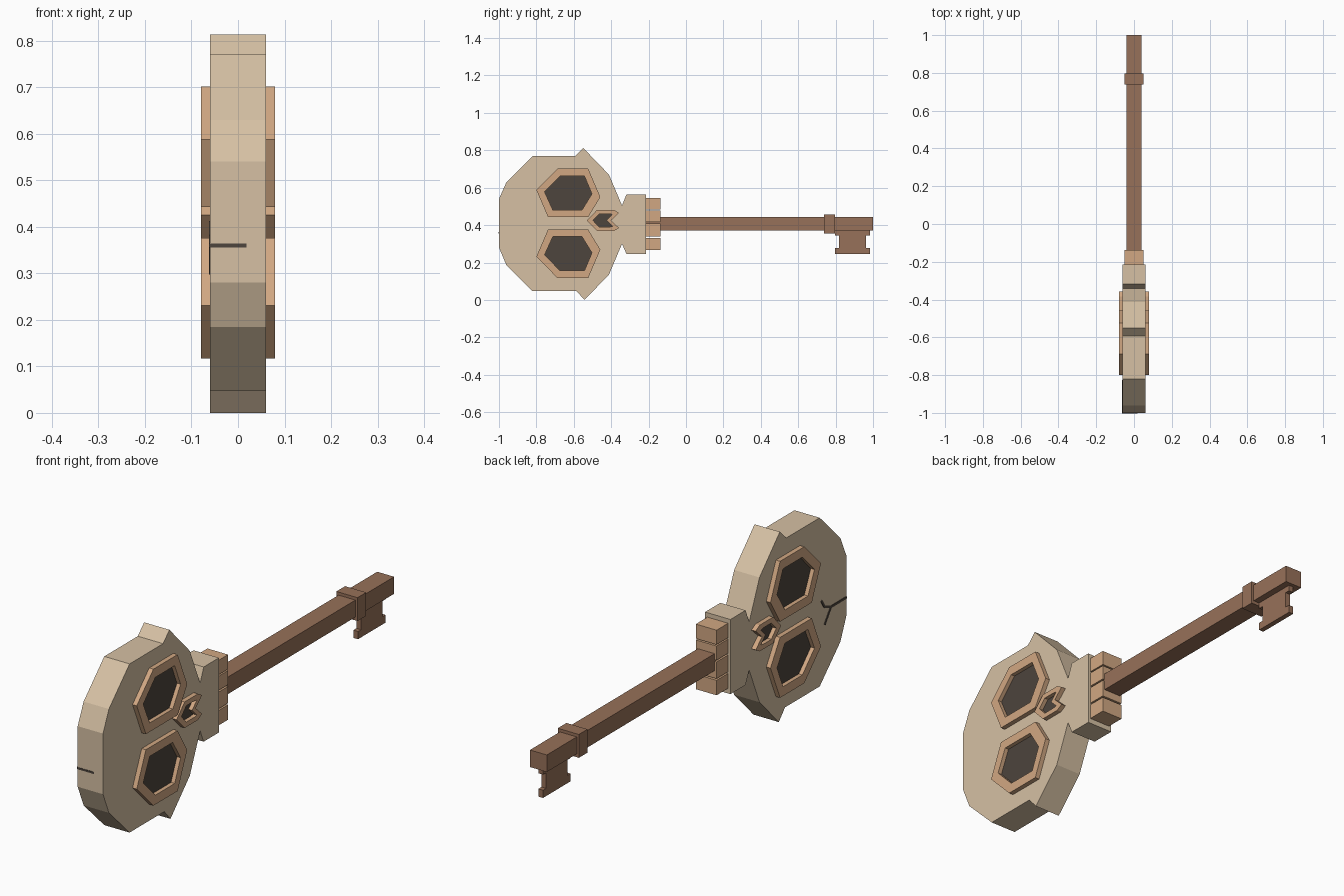
import bpy, bmesh
from mathutils import Vector

if "Cube" in bpy.data.objects:
    bpy.data.objects.remove(bpy.data.objects["Cube"])


def mat(name, rgb):
    m = bpy.data.materials.new(name)
    m.diffuse_color = (*rgb, 1)
    m.use_nodes = True
    m.node_tree.nodes["Principled BSDF"].inputs["Base Color"].default_value = m.diffuse_color
    return m


BONE = mat("bone", (0.67, 0.53, 0.37))
TAN = mat("tan_trim", (0.64, 0.39, 0.225))
BROWN = mat("brown_shaft", (0.31, 0.165, 0.10))
DARK = mat("dark_hollow", (0.075, 0.058, 0.047))


def finish(name, bm, material):
    bmesh.ops.recalc_face_normals(bm, faces=bm.faces)
    me = bpy.data.meshes.new(name)
    bm.to_mesh(me)
    bm.free()
    me.materials.append(material)
    ob = bpy.data.objects.new(name, me)
    bpy.context.collection.objects.link(ob)
    return ob


def prism(name, pts, x0, x1, material):
    """Extrude a (y, z) outline from x0 to x1."""
    bm = bmesh.new()
    a = [bm.verts.new((x0, y, z)) for y, z in pts]
    b = [bm.verts.new((x1, y, z)) for y, z in pts]
    bm.faces.new(a)
    bm.faces.new(b[::-1])
    for i in range(len(pts)):
        j = (i + 1) % len(pts)
        bm.faces.new((a[i], a[j], b[j], b[i]))
    return finish(name, bm, material)


def frame(name, outer, inner, x0, x1, material):
    """Hollow rim between two (y, z) outlines with matching points."""
    bm = bmesh.new()
    loops = [[bm.verts.new((x, y, z)) for y, z in pts]
             for pts, x in ((outer, x0), (outer, x1), (inner, x1), (inner, x0))]
    n = len(outer)
    for k in range(4):
        p, q = loops[k], loops[(k + 1) % 4]
        for i in range(n):
            j = (i + 1) % n
            bm.faces.new((p[i], p[j], q[j], q[i]))
    return finish(name, bm, material)


def box(name, x, y, z, material):
    return prism(name, [(y[0], z[0]), (y[1], z[0]), (y[1], z[1]), (y[0], z[1])],
                 x[0], x[1], material)


# Skull-shaped bow with cheek spikes and jaw
prism("skull", [(-0.82, 0.77), (-0.593, 0.77), (-0.55, 0.813), (-0.412, 0.67),
                (-0.342, 0.505), (-0.318, 0.565), (-0.215, 0.565), (-0.215, 0.245),
                (-0.318, 0.245), (-0.342, 0.30), (-0.412, 0.135), (-0.543, 0.0),
                (-0.585, 0.047), (-0.82, 0.047), (-0.96, 0.185), (-1, 0.28),
                (-1, 0.54), (-0.96, 0.63)], -0.06, 0.06, BONE)

# Eye and nose sockets on both sides
eye_out = [(-0.687, 0.702), (-0.523, 0.702), (-0.458, 0.55),
           (-0.523, 0.443), (-0.738, 0.443), (-0.8, 0.588)]
eye_in = [(-0.674, 0.662), (-0.543, 0.662), (-0.503, 0.567),
          (-0.556, 0.481), (-0.712, 0.481), (-0.756, 0.578)]
nose_out = [(-0.53, 0.425), (-0.476, 0.481), (-0.385, 0.481), (-0.358, 0.465),
            (-0.401, 0.425), (-0.358, 0.385), (-0.385, 0.369), (-0.476, 0.369)]
nose_in = [(-0.497, 0.425), (-0.464, 0.46), (-0.41, 0.46), (-0.393, 0.457),
           (-0.425, 0.425), (-0.393, 0.393), (-0.41, 0.39), (-0.464, 0.39)]


def flip(pts):
    return [(y, 0.819 - z) for y, z in pts]


for side, s in (("right", 1), ("left", -1)):
    for part, o, i in (("upper_eye", eye_out, eye_in),
                       ("lower_eye", flip(eye_out), flip(eye_in)),
                       ("nose", nose_out, nose_in)):
        frame(f"{part}_rim_{side}", o, i, s * 0.058, s * 0.08, TAN)
        prism(f"{part}_hollow_{side}", i, s * 0.058, s * 0.0625, DARK)


# Forked crack on the left side, running around the crown
def crack(name, path, w=0.005):
    for k in range(len(path) - 1):
        a, b = Vector(path[k]), Vector(path[k + 1])
        d = (b - a).normalized() * w
        n = Vector((-d.y, d.x))
        prism(f"{name}_{k}", [tuple(a + n), tuple(b + n), tuple(b - n), tuple(a - n)],
              -0.0625, -0.058, DARK)


crack("crack_main", [(-1.0, 0.36), (-0.896, 0.36), (-0.85, 0.378), (-0.83, 0.41)])
crack("crack_branch", [(-0.896, 0.36), (-0.853, 0.30)])
box("crack_crown", (-0.0625, 0.018), (-1.002, -0.998), (0.356, 0.364), DARK)

# Row of teeth where the shaft enters the jaw
for k, z in enumerate([(0.267, 0.331), (0.338, 0.410), (0.417, 0.478), (0.484, 0.546)]):
    box(f"tooth_{k}", (-0.049, 0.049), (-0.217, -0.137), z, TAN)

# Shaft, collar and bit
box("shaft", (-0.04, 0.04), (-0.216, 1.0), (0.37, 0.443), BROWN)
box("shaft_collar", (-0.05, 0.05), (0.738, 0.797), (0.356, 0.456), BROWN)
prism("key_bit", [(0.797, 0.372), (0.797, 0.345), (0.818, 0.345), (0.818, 0.278),
                  (0.797, 0.278), (0.797, 0.245), (0.984, 0.245), (0.984, 0.278),
                  (0.963, 0.278), (0.963, 0.345), (0.984, 0.345), (0.984, 0.372)],
      -0.011, 0.011, BROWN)
